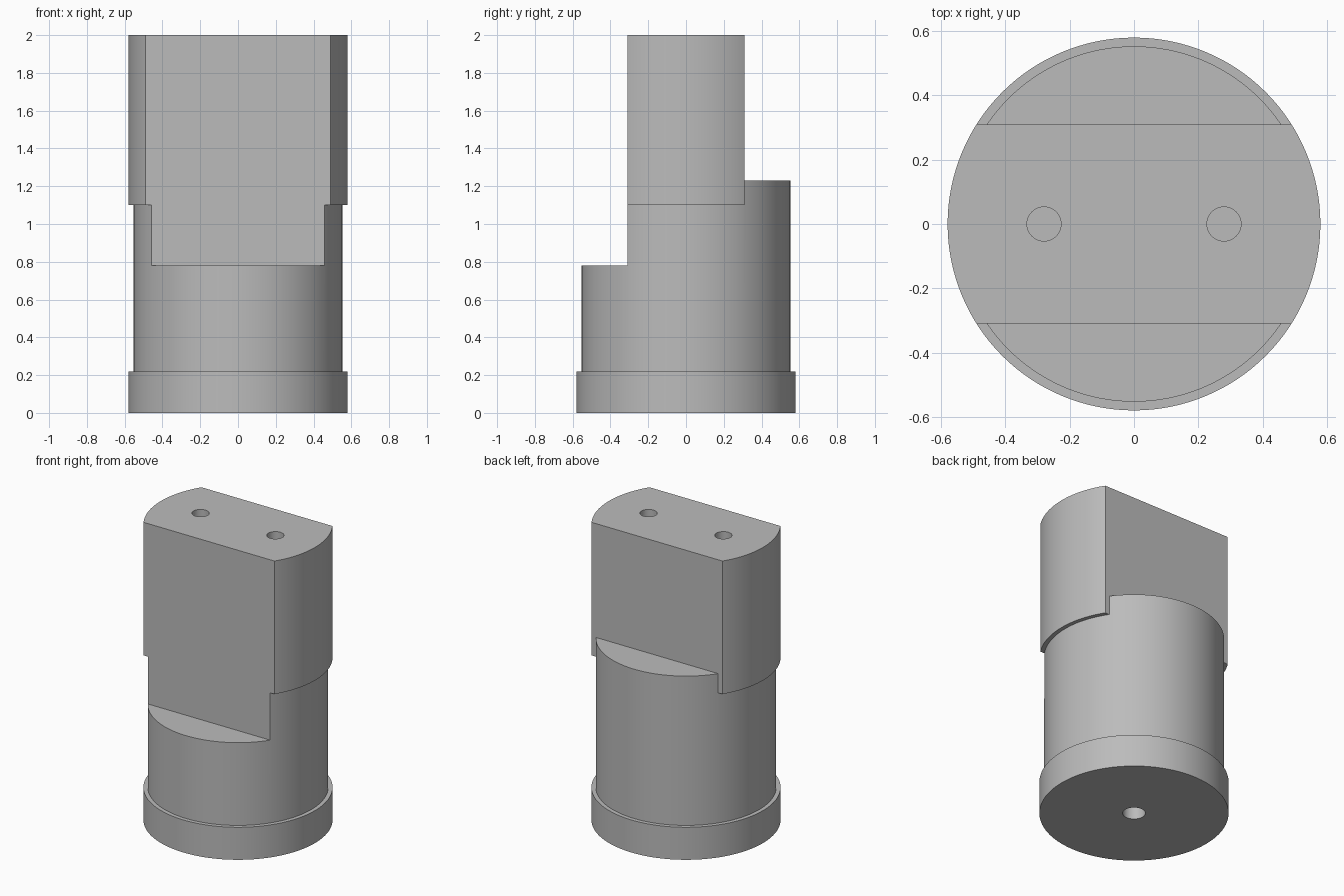
import bpy
import bmesh
import math
from mathutils import Matrix

default = bpy.data.objects.get("Cube")
if default:
    bpy.data.objects.remove(default, do_unlink=True)

WIDE, NARROW, HALF = 0.58, 0.553, 0.31

grey = bpy.data.materials.new("plain_grey")
grey.use_nodes = True
grey.diffuse_color = (0.5, 0.5, 0.5, 1)
grey.node_tree.nodes["Principled BSDF"].inputs["Base Color"].default_value = (0.5, 0.5, 0.5, 1)


def finish(name, bm):
    mesh = bpy.data.meshes.new(name)
    bm.to_mesh(mesh)
    bm.free()
    mesh.materials.append(grey)
    obj = bpy.data.objects.new(name, mesh)
    bpy.context.collection.objects.link(obj)
    return obj


def cylinder(name, radius, z0, z1, x=0, sides=128):
    bm = bmesh.new()
    bmesh.ops.create_cone(bm, cap_ends=True, segments=sides, radius1=radius, radius2=radius,
                          depth=z1 - z0, matrix=Matrix.Translation((x, 0, (z0 + z1) / 2)))
    return finish(name, bm)


def box(name, y0, y1, z0, z1):
    bm = bmesh.new()
    place = Matrix.Translation((0, (y0 + y1) / 2, (z0 + z1) / 2))
    bmesh.ops.create_cube(bm, size=1, matrix=place @ Matrix.Diagonal((2, y1 - y0, z1 - z0, 1)))
    return finish(name, bm)


def combine(target, tool, operation):
    """Apply a boolean to the target and remove the tool."""
    mod = target.modifiers.new(operation.title(), 'BOOLEAN')
    mod.object, mod.operation, mod.solver = tool, operation, 'EXACT'
    bpy.ops.object.select_all(action='DESELECT')
    bpy.context.view_layer.objects.active = target
    target.select_set(True)
    bpy.ops.object.modifier_apply(modifier=mod.name)
    bpy.data.objects.remove(tool, do_unlink=True)


# Barrel with a low shelf at the front and a higher one at the back
body = cylinder("stepped_plug_body", NARROW, 0.1, 1.23)
combine(body, box("front_cutter", -1, -HALF, 0.78, 1.5), 'DIFFERENCE')

# Base flange
combine(body, cylinder("base_flange", WIDE, 0, 0.22), 'UNION')

# Flat-sided head, wider than the barrel
head = cylinder("head", WIDE, 1.1, 2)
combine(head, box("head_slab", -HALF, HALF, 1, 2.1), 'INTERSECT')
combine(body, head, 'UNION')

# Two holes in the top and one in the underside
for x in (-0.28, 0.28):
    combine(body, cylinder("top_hole", 0.053, 1.6, 2.1, x, 48), 'DIFFERENCE')
combine(body, cylinder("bottom_hole", 0.07, -0.1, 0.4, 0, 48), 'DIFFERENCE')

# Smooth round walls, crisp edges
bpy.ops.object.select_all(action='DESELECT')
bpy.context.view_layer.objects.active = body
body.select_set(True)
bpy.ops.object.shade_smooth_by_angle(angle=math.radians(30))
